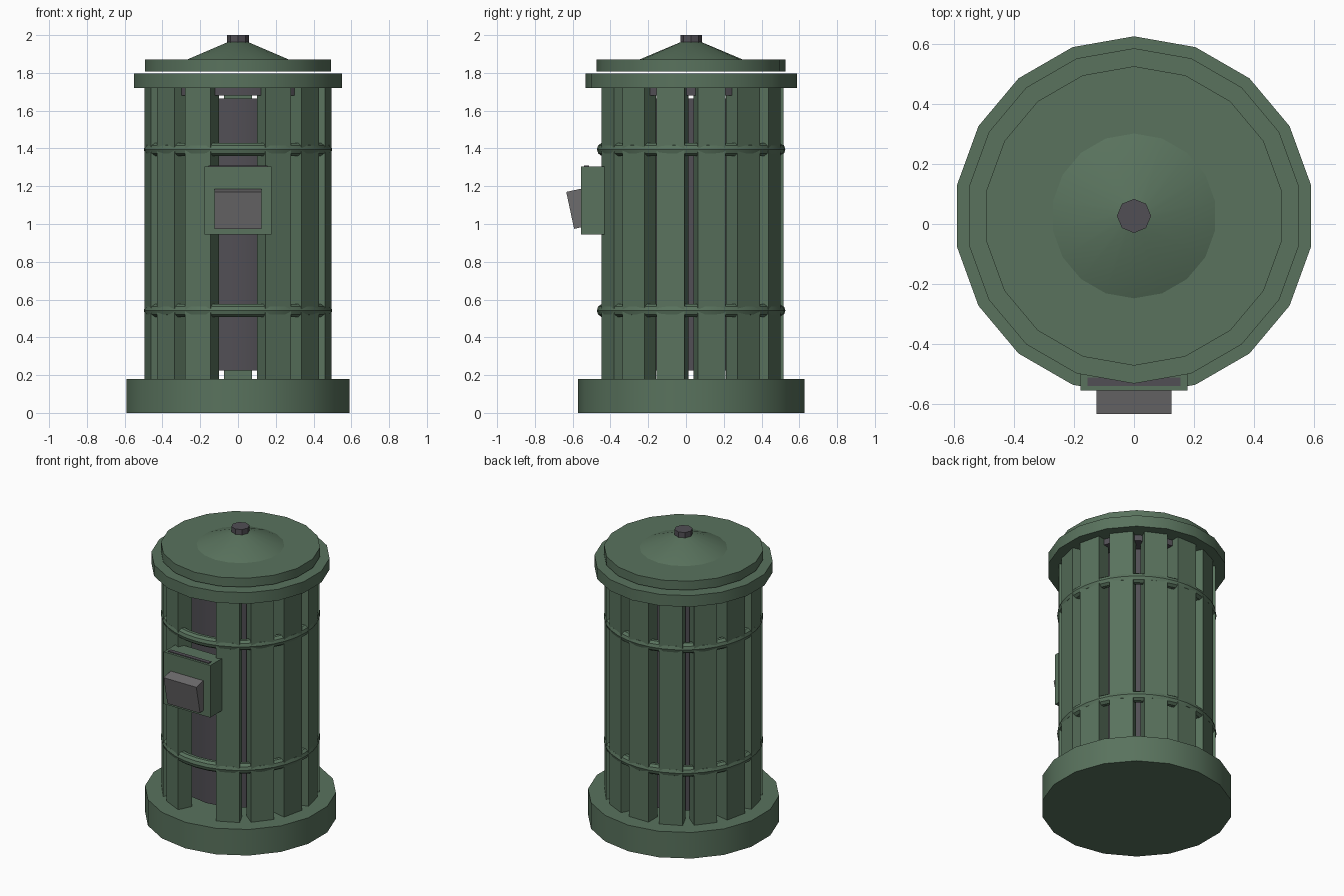
import bpy
import math
from math import pi, sin, cos
from mathutils import Matrix, Vector

cube = bpy.data.objects.get("Cube")
if cube:
    bpy.data.objects.remove(cube, do_unlink=True)

AXIS_Y = 0.027   # centre line of the round body


def material(name, rgb):
    m = bpy.data.materials.new(name)
    m.diffuse_color = (*rgb, 1)
    m.use_nodes = True
    m.node_tree.nodes["Principled BSDF"].inputs["Base Color"].default_value = (*rgb, 1)
    return m


GREEN = material("painted green", (0.10, 0.17, 0.11))
DARK = material("dark grey metal", (0.083, 0.077, 0.09))
GREY = material("mid grey metal", (0.155, 0.15, 0.155))


def finish(name, mat, smooth=True):
    ob = bpy.context.object
    ob.name = name
    ob.data.materials.append(mat)
    if smooth:
        bpy.ops.object.shade_smooth_by_angle(angle=math.radians(35))
    return ob


def drum(name, mat, r, z0, z1, r_top=None, sides=18):
    bpy.ops.mesh.primitive_cone_add(
        vertices=sides, radius1=r, radius2=r if r_top is None else r_top,
        depth=z1 - z0, location=(0, AXIS_Y, (z0 + z1) / 2))
    return finish(name, mat)


def box(name, mat, size, centre, rot=(0, 0, 0)):
    bpy.ops.mesh.primitive_cube_add(size=1, location=centre, rotation=rot)
    ob = finish(name, mat, smooth=False)
    ob.data.transform(Matrix.Diagonal((*size, 1)))
    return ob


# Round body: base, inner bin, rim and lid
drum("base", GREEN, 0.6, 0, 0.18)
drum("liner", DARK, 0.37, 0.225, 1.665)
drum("liner_lip", DARK, 0.45, 1.68, 1.75)
drum("rim", GREEN, 0.56, 1.72, 1.798)
drum("lid_plate", GREEN, 0.5, 1.808, 1.87)
drum("lid_cone", GREEN, 0.28, 1.868, 1.965, r_top=0.05)
drum("lid_knob", DARK, 0.057, 1.95, 2.0, sides=8)

# Ring of upright slats, leaving the front one out
SLATS = 14
for i in range(1, SLATS):
    a = 2 * pi * i / SLATS
    box(f"slat_{i}", GREEN, (0.15, 0.1, 1.56),
        (0.44 * sin(a), AXIS_Y - 0.44 * cos(a), 0.95), (0, 0, a))

# Hoops tying the slats together
for name, z in (("lower_hoop", 0.542), ("upper_hoop", 1.395)):
    bpy.ops.mesh.primitive_torus_add(
        major_radius=0.463, minor_radius=0.036, major_segments=36,
        minor_segments=10, location=(0, AXIS_Y, z))
    finish(name, GREEN)

# Front housing with slot and tilted flap
box("housing", GREEN, (0.356, 0.15, 0.36), (0, -0.482, 1.125))
box("housing_slot", DARK, (0.31, 0.028, 0.008), (0, -0.527, 1.306))

TILT = math.radians(12)
rot = Matrix.Rotation(TILT, 3, 'X')
flap_size = Vector((0.25, 0.08, 0.2))
top_front = Vector((0, -0.634, 1.17))
offset = rot @ Vector((0, flap_size.y / 2, -flap_size.z / 2))
box("flap", GREY, flap_size, top_front + offset, (TILT, 0, 0))
